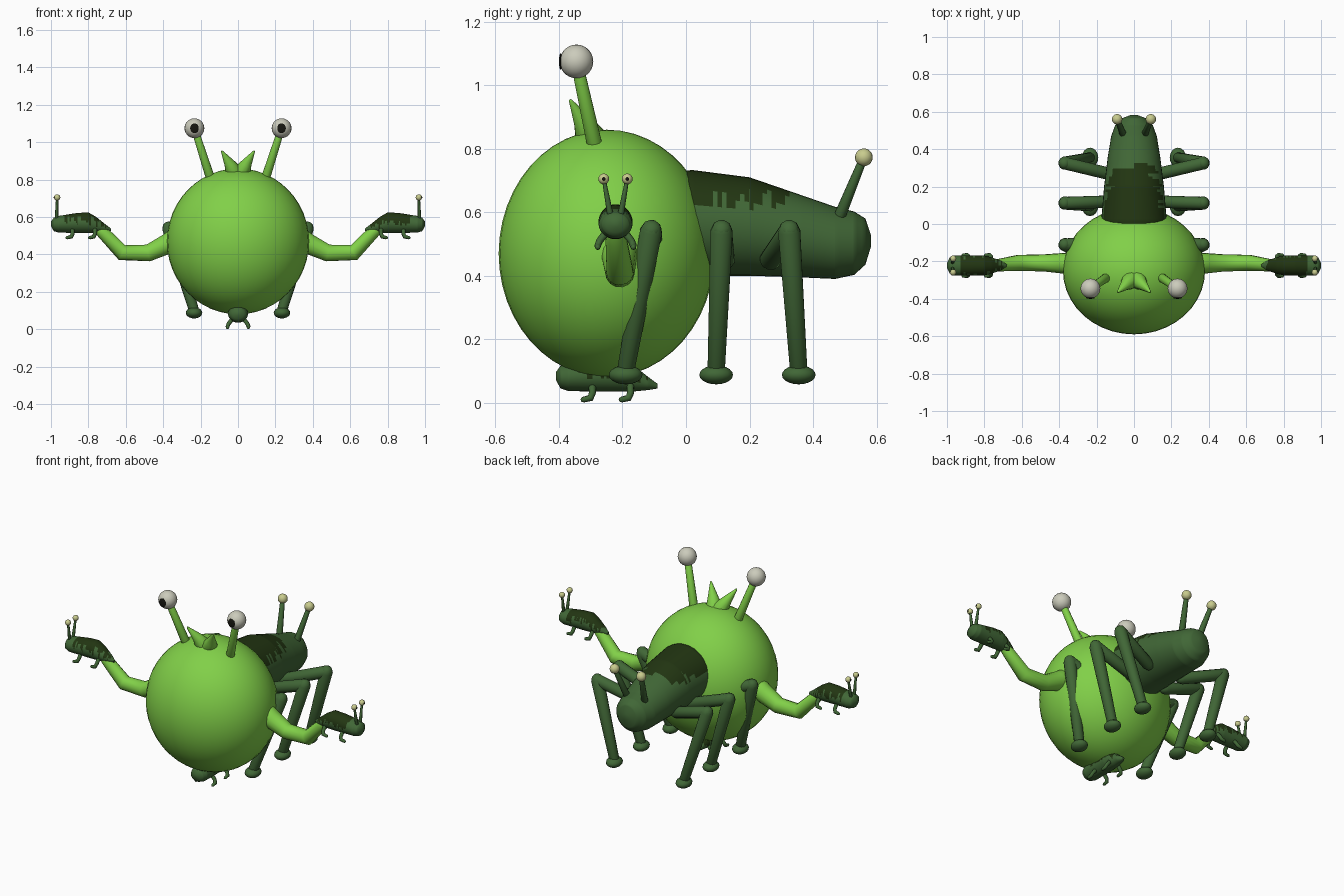
import bpy, bmesh, math, random
from mathutils import Vector, Matrix

if "Cube" in bpy.data.objects:
    bpy.data.objects.remove(bpy.data.objects["Cube"])

random.seed(4)


def material(name, rgb):
    m = bpy.data.materials.new(name)
    m.diffuse_color = (*rgb, 1)
    m.use_nodes = True
    m.node_tree.nodes["Principled BSDF"].inputs["Base Color"].default_value = m.diffuse_color
    return m


LIME = material("lime_green", (0.22, 0.63, 0.065))
MOSS = material("moss_green", (0.052, 0.135, 0.037))
DARK = material("dark_olive", (0.016, 0.036, 0.006))
PALE = material("pale_eye", (0.60, 0.60, 0.50))
CREAM = material("cream_tip", (0.58, 0.60, 0.27))
BLACK = material("pupil_black", (0.008, 0.008, 0.005))


def finish(name, bm, mats, matrix=None, angle=50):
    bmesh.ops.recalc_face_normals(bm, faces=bm.faces[:])
    me = bpy.data.meshes.new(name)
    if matrix:
        bm.transform(matrix)
    bm.to_mesh(me)
    bm.free()
    for m in mats:
        me.materials.append(m)
    ob = bpy.data.objects.new(name, me)
    bpy.context.collection.objects.link(ob)
    bpy.ops.object.select_all(action='DESELECT')
    ob.select_set(True)
    bpy.context.view_layer.objects.active = ob
    bpy.ops.object.shade_smooth_by_angle(angle=math.radians(angle))
    return ob


def skin(bm, rings):
    """Bridge successive rings and cap both ends."""
    n = len(rings[0])
    vs = [[bm.verts.new(p) for p in r] for r in rings]
    for a, b in zip(vs, vs[1:]):
        for i in range(n):
            j = (i + 1) % n
            bm.faces.new((a[i], a[j], b[j], b[i]))
    bm.faces.new(vs[0][::-1])
    bm.faces.new(vs[-1])


def tube(bm, pts, radii, n=12, cap=True):
    """Round tube through points, with domed ends."""
    pts = [Vector(p) for p in pts]
    dirs = [(b - a).normalized() for a, b in zip(pts, pts[1:])]
    tans = [dirs[0]] + [(a + b).normalized() for a, b in zip(dirs, dirs[1:])] + [dirs[-1]]
    st = list(zip(pts, tans, radii))
    if cap:
        (p0, t0, r0), (p1, t1, r1) = st[0], st[-1]
        dome = ((0.95, 0.3), (0.7, 0.7))
        st = [(p0 - t0 * r0 * d, t0, r0 * k) for d, k in dome] + st \
            + [(p1 + t1 * r1 * d, t1, r1 * k) for d, k in reversed(dome)]
    nrm = tans[0].orthogonal()
    rings = []
    for p, t, r in st:
        nrm = (nrm - t * nrm.dot(t)).normalized()
        bi = t.cross(nrm)
        rings.append([p + (nrm * math.cos(a) + bi * math.sin(a)) * r
                      for a in (2 * math.pi * i / n for i in range(n))])
    skin(bm, rings)


def ball(bm, c, r, u=16, v=10):
    if not isinstance(r, tuple):
        r = (r, r, r)
    mat = Matrix.Translation(c) @ Matrix.Diagonal((*r, 1))
    bmesh.ops.create_uvsphere(bm, u_segments=u, v_segments=v, radius=1, matrix=mat)


def patched_loft(name, rows, patch, matrix=None, steps=48, n=36):
    """Body along local x from rows (x, bottom, top, half width); patch(x) gives
    the height above which faces are dark, or None."""
    xs = set(r[0] for r in rows)
    x0, x1 = rows[0][0], rows[-1][0]
    xs |= {x0 + (x1 - x0) * i / steps for i in range(steps)}
    rings = []
    for x in sorted(xs):
        for a, b in zip(rows, rows[1:]):
            if a[0] <= x <= b[0]:
                t = (x - a[0]) / (b[0] - a[0])
                lo, hi, w = (a[k] + (b[k] - a[k]) * t for k in (1, 2, 3))
                break
        rings.append([Vector((x, w * math.cos(q), (lo + hi) / 2 + (hi - lo) / 2 * math.sin(q)))
                      for q in (2 * math.pi * i / n for i in range(n))])
    bm = bmesh.new()
    skin(bm, rings)
    jag = {}
    for f in bm.faces:
        c = f.calc_center_median()
        key = (round(c.x, 3), c.y > 0)
        if key not in jag:
            jag[key] = patch(c.x)
        if jag[key] is not None and c.z > jag[key]:
            f.material_index = 1
    return finish(name, bm, [MOSS, DARK], matrix)


# Round front body
bm = bmesh.new()
ball(bm, (0, -0.25, 0.47), (0.38, 0.34, 0.39), 40, 24)
finish("round_body", bm, [LIME])

# Tapered rear body with a ragged dark saddle
rear_rows = [(-0.10, .43, .72, .16), (0.02, .40, .733, .175), (0.20, .40, .71, .16),
             (0.36, .395, .655, .14), (0.47, .39, .617, .122), (0.53, .403, .602, .10),
             (0.565, .435, .58, .065), (0.582, .49, .53, .02)]


def rear_patch(y):
    if y > 0.33:
        return None
    return 0.615 + random.choice((0, 0, 0.015, 0.05)) + max(0, y - 0.27) * 0.4


patched_loft("rear_body", rear_rows, rear_patch, Matrix.Rotation(math.pi / 2, 4, 'Z'))

# Mirrored limbs and stalks
for side, s in (("right", 1), ("left", -1)):
    # Jointed legs: hip, knee, ankle, foot
    for label, hip_y, knee_y, foot_y in (("front", -0.10, -0.11, -0.19),
                                         ("middle", 0.12, 0.112, 0.095),
                                         ("rear", 0.265, 0.325, 0.355)):
        knee = (s * 0.37, knee_y, 0.54)
        bm = bmesh.new()
        tube(bm, [(s * 0.12, hip_y, 0.45), knee], [0.034, 0.034])
        tube(bm, [knee, (s * 0.235, foot_y, 0.10)], [0.036, 0.028])
        ball(bm, (s * 0.235, foot_y, 0.088), (0.044, 0.053, 0.03))
        finish(f"{label}_leg_{side}", bm, [MOSS])

    # Bent arms
    bm = bmesh.new()
    tube(bm, [(s * 0.32, -0.21, 0.49), (s * 0.38, -0.21, 0.455), (s * 0.48, -0.208, 0.408),
              (s * 0.62, -0.208, 0.41), (s * 0.72, -0.22, 0.515), (s * 0.75, -0.222, 0.54)],
         [0.06, 0.055, 0.046, 0.043, 0.034, 0.028], 14)
    finish(f"arm_{side}", bm, [LIME])

    # Eye stalks, eyes and pupils
    eye = Vector((s * 0.233, -0.345, 1.075))
    bm = bmesh.new()
    tube(bm, [(s * 0.145, -0.285, 0.80), eye], [0.025, 0.019])
    finish(f"eye_stalk_{side}", bm, [LIME])
    bm = bmesh.new()
    ball(bm, eye, 0.053, 20, 14)
    finish(f"eye_{side}", bm, [PALE])
    bm = bmesh.new()
    ball(bm, eye + Vector((0, -0.05, 0)), (0.023, 0.005, 0.026))
    finish(f"pupil_{side}", bm, [BLACK])

    # Pointed crest
    bm = bmesh.new()
    tube(bm, [(s * 0.012, -0.295, 0.82), (s * 0.045, -0.325, 0.885), (s * 0.085, -0.363, 0.95)],
         [0.055, 0.03, 0.006])
    finish(f"crest_{side}", bm, [LIME])

    # Rear feelers
    tip = (s * 0.09, 0.56, 0.773)
    bm = bmesh.new()
    tube(bm, [(s * 0.06, 0.485, 0.59), tip], [0.019, 0.013])
    finish(f"rear_feeler_{side}", bm, [MOSS])
    bm = bmesh.new()
    ball(bm, tip, 0.028)
    finish(f"rear_feeler_tip_{side}", bm, [CREAM])

# Small bugs: one on each hand, one under the body
bug_rows = [(0, -.045, -.03, .006), (0.03, -.05, -.008, .026), (0.08, -.055, .032, .043),
            (0.12, -.055, .055, .053), (0.18, -.055, .052, .054), (0.28, -.053, .036, .053),
            (0.305, -.045, .027, .042), (0.32, -.018, .006, .012)]


def bug_patch(x):
    if x < 0.02 or x > 0.25:
        return None
    return random.choice((-0.01, 0.0, 0.012, 0.03)) - (0.02 if x < 0.09 else 0)


def bug(name, origin, turn):
    mat = Matrix.Translation(origin) @ Matrix.Rotation(turn, 4, 'Z')
    patched_loft(f"{name}_body", bug_rows, bug_patch, mat, 36, 28)
    limbs, tips, dots = bmesh.new(), bmesh.new(), bmesh.new()
    for s in (1, -1):
        for x in (0.085, 0.205):
            tube(limbs, [(x, s * .03, -.035), (x, s * .05, -.06), (x + .006, s * .056, -.075),
                         (x + .028, s * .056, -.08)], [.012, .011, .011, .009], 8)
        tip = Vector((0.287, s * 0.037, 0.135))
        tube(limbs, [(0.29, s * 0.016, 0.02), tip], [0.01, 0.006], 8)
        ball(tips, tip, 0.017, 12, 8)
        ball(dots, tip + Vector((0.0155, 0, 0)), (0.003, 0.006, 0.006), 8, 6)
    finish(f"{name}_limbs", limbs, [MOSS], mat)
    finish(f"{name}_feeler_tips", tips, [CREAM], mat)
    finish(f"{name}_pupils", dots, [BLACK], mat)


bug("right_hand_bug", (0.68, -0.222, 0.57), 0)
bug("left_hand_bug", (-0.68, -0.222, 0.57), math.pi)
bug("under_bug", (0, -0.09, 0.09), -math.pi / 2)
